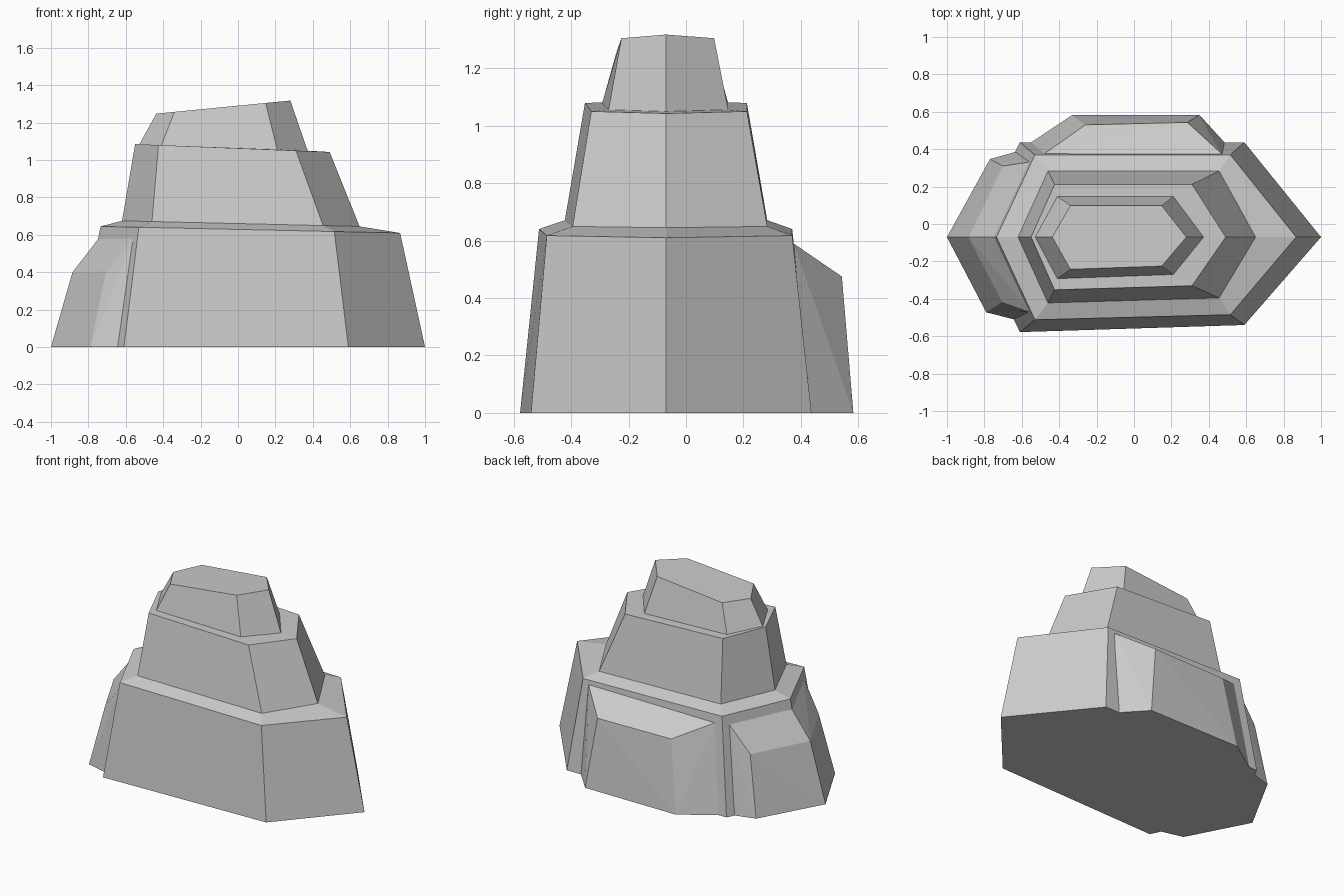
import bpy
import bmesh

if "Cube" in bpy.data.objects:
    bpy.data.objects.remove(bpy.data.objects["Cube"])


def make_object(name, bm):
    bmesh.ops.recalc_face_normals(bm, faces=bm.faces[:])
    mesh = bpy.data.meshes.new(name)
    bm.to_mesh(mesh)
    bm.free()
    obj = bpy.data.objects.new(name, mesh)
    bpy.context.collection.objects.link(obj)
    return obj


def hex_ring(bm, xl, xfl, xfr, xr, yfl, yfr, yb, zl, zr):
    """Six-sided loop whose height runs from zl at the left tip to zr at the right tip."""
    pts = [(xl, -0.07), (xfl, yfl), (xfr, yfr), (xr, -0.07), (xfr, yb), (xfl, yb)]
    return [bm.verts.new((x, y, zl + (zr - zl) * (x - xl) / (xr - xl))) for x, y in pts]


def stepped_rock(name, rings):
    bm = bmesh.new()
    loops = [hex_ring(bm, *r) for r in rings]
    for a, b in zip(loops, loops[1:]):
        for i in range(6):
            j = (i + 1) % 6
            bm.faces.new((a[i], a[j], b[j], b[i]))
    bm.faces.new(loops[0][::-1])
    bm.faces.new(loops[-1])
    return make_object(name, bm)


def boulder(name, points):
    bm = bmesh.new()
    for p in points:
        bm.verts.new(p)
    res = bmesh.ops.convex_hull(bm, input=bm.verts[:])
    unused = {v for v in res["geom_interior"] if isinstance(v, bmesh.types.BMVert)}
    bmesh.ops.delete(bm, geom=list(unused), context='VERTS')
    return make_object(name, bm)


# Three stacked tiers: left x, front-left x, front-right x, right x, y's, heights
stepped_rock("rock_tiers", [
    (-0.86, -0.61, 0.59, 1.00, -0.578, -0.54, 0.437, 0.0, 0.0),
    (-0.735, -0.53, 0.515, 0.867, -0.512, -0.485, 0.37, 0.645, 0.61),
    (-0.62, -0.46, 0.455, 0.65, -0.422, -0.395, 0.283, 0.675, 0.645),
    (-0.55, -0.425, 0.31, 0.49, -0.352, -0.33, 0.212, 1.085, 1.043),
    (-0.528, -0.41, 0.21, 0.372, -0.292, -0.27, 0.147, 1.083, 1.05),
    (-0.437, -0.34, 0.148, 0.28, -0.242, -0.225, 0.098, 1.248, 1.318),
])

# Chunk leaning on the left end
boulder("left_boulder", [
    (-0.63, -0.513, 0), (-0.79, -0.472, 0), (-1.0, -0.07, 0), (-0.77, 0.347, 0), (-0.60, 0.395, 0),
    (-0.705, -0.417, 0.405), (-0.885, -0.07, 0.40), (-0.70, 0.31, 0.405),
    (-0.555, -0.47, 0.588), (-0.73, -0.07, 0.60), (-0.55, 0.333, 0.588),
])

# Chunk leaning on the back
boulder("back_boulder", [
    (-0.56, 0.43, 0), (-0.33, 0.583, 0), (0.35, 0.583, 0), (0.49, 0.43, 0),
    (-0.26, 0.53, 0.475), (0.285, 0.543, 0.475),
    (-0.48, 0.375, 0.585), (0.47, 0.375, 0.59),
])
